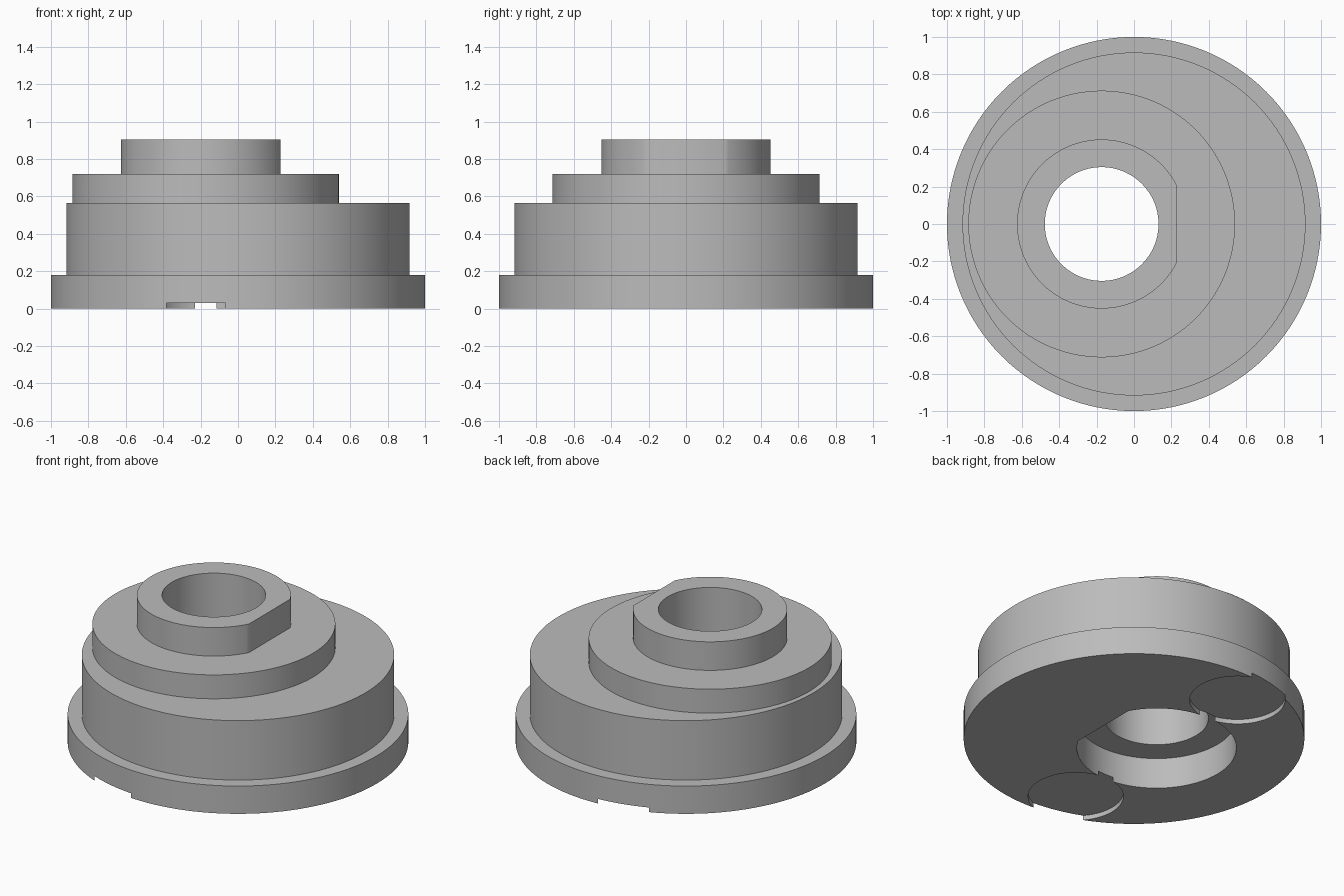
import bpy
import bmesh
from math import pi, cos, sin, acos, radians

if "Cube" in bpy.data.objects:
    bpy.data.objects.remove(bpy.data.objects["Cube"])

grey = bpy.data.materials.new("plain grey")
grey.use_nodes = True
GREY = (0.5, 0.5, 0.5, 1)
grey.diffuse_color = GREY
grey.node_tree.nodes["Principled BSDF"].inputs["Base Color"].default_value = GREY

OFFSET = -0.173  # shared centre of the off-axis features
SEGMENTS = 128


def prism(name, radius, z0, z1, x=0, y=0, flat_x=None):
    """Upright cylinder, optionally with a flat on its +x side."""
    if flat_x is None:
        angles = [2 * pi * i / SEGMENTS for i in range(SEGMENTS)]
    else:
        a = acos((flat_x - x) / radius)
        angles = [a + (2 * pi - 2 * a) * i / SEGMENTS for i in range(SEGMENTS + 1)]
    bm = bmesh.new()
    base = bm.faces.new([bm.verts.new((x + radius * cos(t), y + radius * sin(t), z0))
                         for t in angles])
    grown = bmesh.ops.extrude_face_region(bm, geom=[base], use_keep_orig=True)
    top = [v for v in grown["geom"] if isinstance(v, bmesh.types.BMVert)]
    bmesh.ops.translate(bm, verts=top, vec=(0, 0, z1 - z0))
    bmesh.ops.recalc_face_normals(bm, faces=bm.faces)
    mesh = bpy.data.meshes.new(name)
    bm.to_mesh(mesh)
    bm.free()
    mesh.materials.append(grey)
    obj = bpy.data.objects.new(name, mesh)
    bpy.context.collection.objects.link(obj)
    return obj


def combine(target, tool, operation):
    """Apply a boolean and discard the tool."""
    tool.hide_render = True
    mod = target.modifiers.new(tool.name, "BOOLEAN")
    mod.operation = operation
    mod.solver = "EXACT"
    mod.object = tool
    bpy.ops.object.select_all(action="DESELECT")
    bpy.context.view_layer.objects.active = target
    target.select_set(True)
    bpy.ops.object.modifier_apply(modifier=mod.name)
    bpy.data.objects.remove(tool)


# Flange, body, off-centre step and flat-sided boss, each rooted in the one below
hub = prism("stepped_hub", 1.0, 0, 0.18)
for part in (
    prism("body", 0.917, 0.1, 0.565),
    prism("offset_step", 0.713, 0.45, 0.72, OFFSET),
    prism("flat_sided_boss", 0.452, 0.62, 0.905, OFFSET, 0, 0.227),
):
    combine(hub, part, "UNION")

# Through bore, matching socket underneath, and two shallow round pockets
for cutter in (
    prism("bore_cutter", 0.304, -0.1, 1.1, OFFSET),
    prism("socket_cutter", 0.468, -0.1, 0.2, OFFSET, 0, 0.235),
    prism("front_pocket_cutter", 0.28, -0.1, 0.03, OFFSET, -0.7385),
    prism("back_pocket_cutter", 0.28, -0.1, 0.03, OFFSET, 0.7385),
):
    combine(hub, cutter, "DIFFERENCE")

bpy.ops.object.shade_smooth_by_angle(angle=radians(30))
